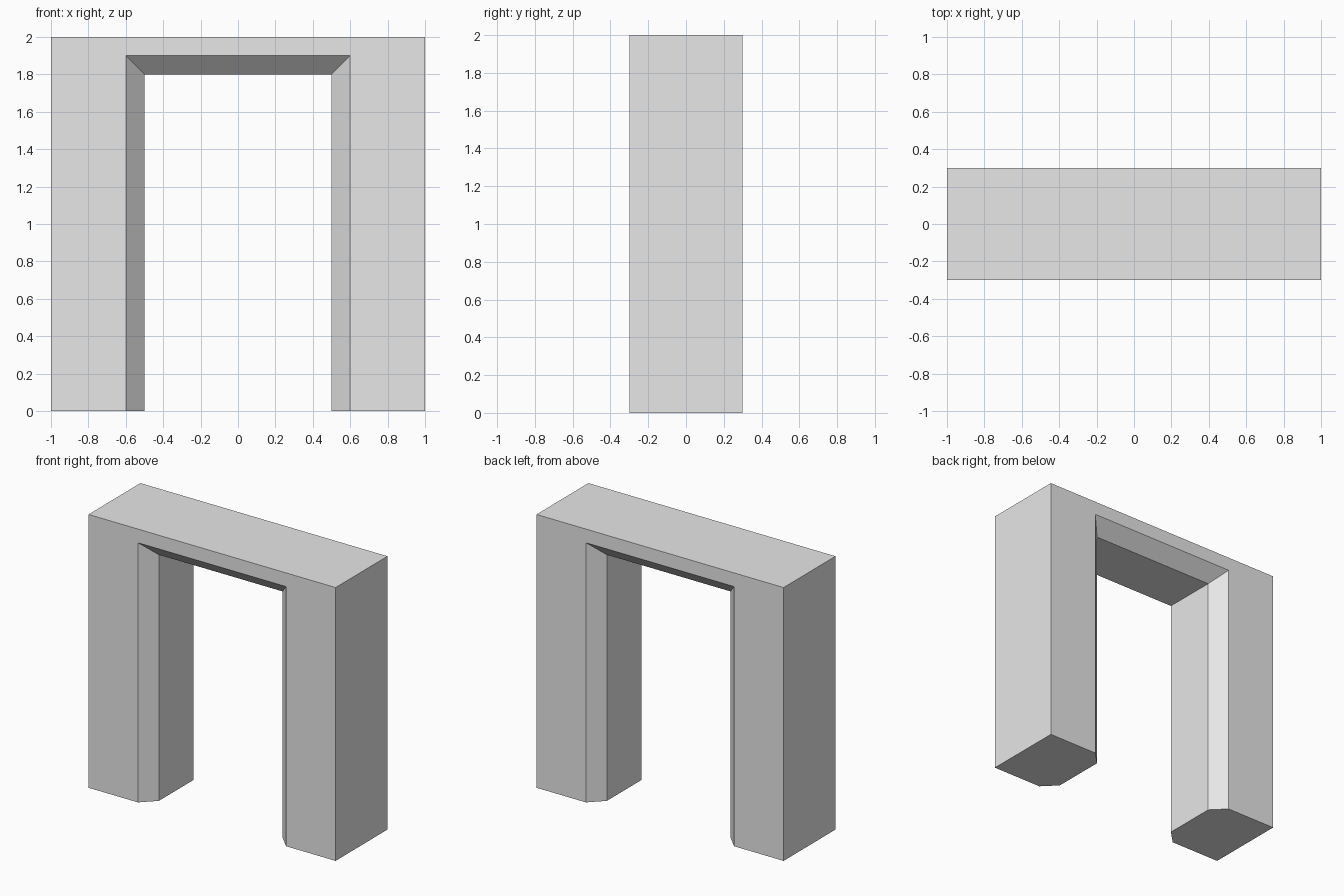
import bpy
import bmesh

cube = bpy.data.objects.get("Cube")
if cube:
    bpy.data.objects.remove(cube, do_unlink=True)

WIDTH, HEIGHT, DEPTH = 2.0, 2.0, 0.6
OPENING, CLEAR, CHAMFER = 1.0, 1.8, 0.1

# Flat grey material
grey = bpy.data.materials.new("light_grey")
grey.use_nodes = True
colour = (0.8, 0.8, 0.8, 1)
grey.diffuse_color = colour
grey.node_tree.nodes["Principled BSDF"].inputs["Base Color"].default_value = colour


def section(bm, y, flare):
    """Gateway outline at depth y, with the opening widened by flare."""
    outer, inner, top = WIDTH / 2, OPENING / 2 + flare, CLEAR + flare
    outline = [(-outer, 0), (-inner, 0), (-inner, top), (inner, top),
               (inner, 0), (outer, 0), (outer, HEIGHT), (-outer, HEIGHT)]
    return [bm.verts.new((x, y, z)) for x, z in outline]


# Sections from front to back; the opening flares out at both faces
bm = bmesh.new()
front, flat = -DEPTH / 2, -DEPTH / 2 + CHAMFER
rings = [section(bm, y, flare) for y, flare in
         ((front, CHAMFER), (flat, 0), (-flat, 0), (-front, CHAMFER))]
for a, b in zip(rings, rings[1:]):
    for i in range(len(a)):
        j = (i + 1) % len(a)
        bm.faces.new((a[i], a[j], b[j], b[i]))
bm.faces.new(rings[0])
bm.faces.new(rings[-1])

# Merge coplanar strips into single flat faces
bmesh.ops.recalc_face_normals(bm, faces=bm.faces)
bmesh.ops.dissolve_limit(bm, angle_limit=0.01, verts=bm.verts, edges=bm.edges)

mesh = bpy.data.meshes.new("doorway_arch")
bm.to_mesh(mesh)
bm.free()
mesh.materials.append(grey)
bpy.context.collection.objects.link(bpy.data.objects.new("doorway_arch", mesh))
